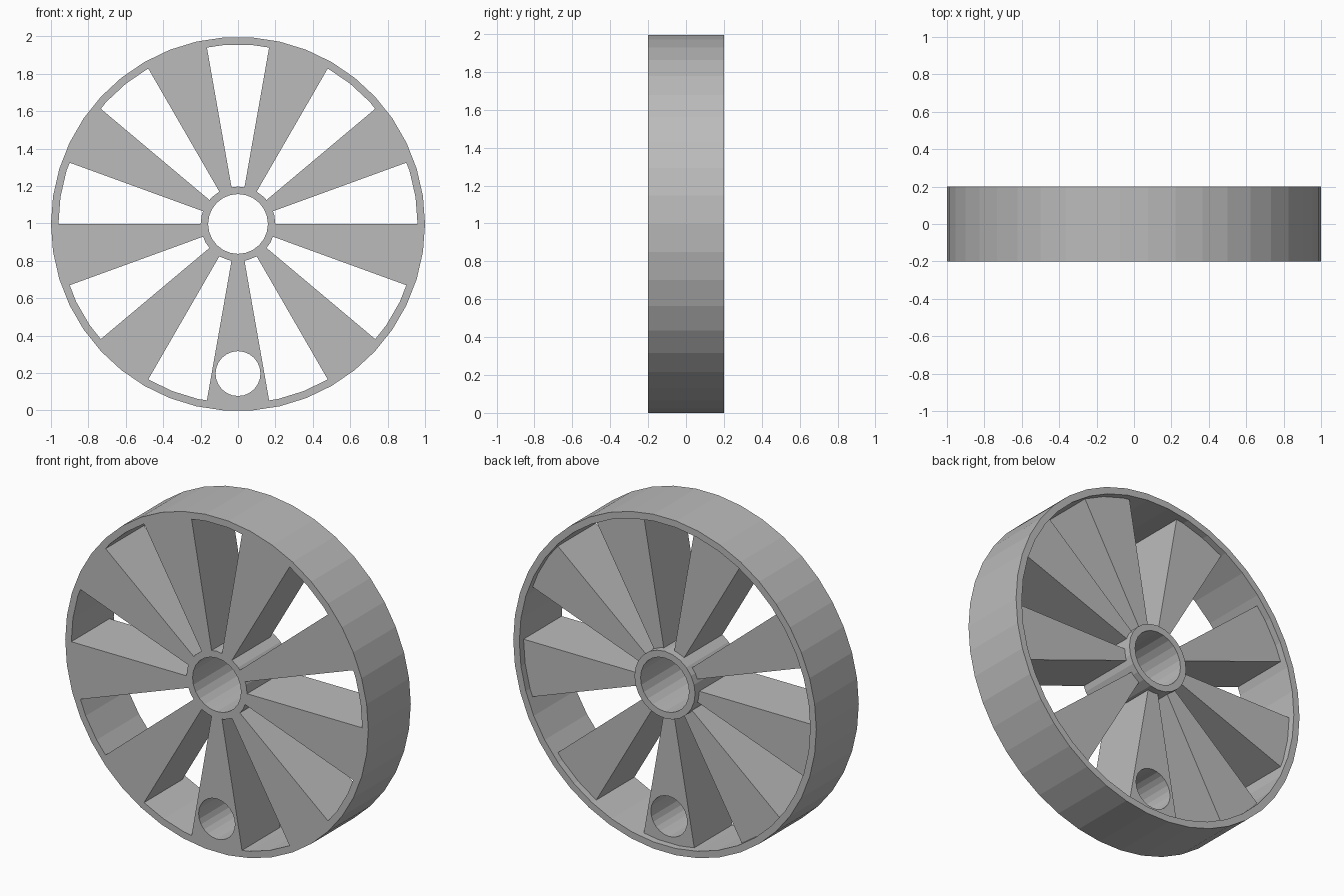
import bpy
import bmesh
from math import cos, sin, pi, radians

cube = bpy.data.objects.get("Cube")
if cube:
    bpy.data.objects.remove(cube, do_unlink=True)

RIM_SIDES = 42
HUB_SIDES = 24
HALF = 0.2                        # half width of the wheel
CENTRE = cos(pi / RIM_SIDES)      # axle height: the lowest rim facet is flat
SPOKES = 9

grey = bpy.data.materials.new("plain grey")
grey.use_nodes = True
grey.diffuse_color = (0.5, 0.5, 0.5, 1)
grey.node_tree.nodes["Principled BSDF"].inputs["Base Color"].default_value = (0.5, 0.5, 0.5, 1)


def circle(radius, sides, z=0.0):
    return [(radius * cos(2 * pi * i / sides), z + radius * sin(2 * pi * i / sides))
            for i in range(sides)]


def prism(name, outline, y0, y1):
    """Extrude an outline in the wheel plane from y0 to y1."""
    bm = bmesh.new()
    face = bm.faces.new([bm.verts.new((x, y0, z + CENTRE)) for x, z in outline])
    side = bmesh.ops.extrude_face_region(bm, geom=[face])["geom"]
    moved = [v for v in side if isinstance(v, bmesh.types.BMVert)]
    bmesh.ops.translate(bm, verts=moved, vec=(0, y1 - y0, 0))
    bmesh.ops.recalc_face_normals(bm, faces=bm.faces)
    mesh = bpy.data.meshes.new(name)
    bm.to_mesh(mesh)
    bm.free()
    mesh.materials.append(grey)
    obj = bpy.data.objects.new(name, mesh)
    bpy.context.collection.objects.link(obj)
    return obj


def combine(target, tool, operation):
    """Apply a boolean and remove the helper."""
    tool.hide_render = True
    mod = target.modifiers.new(operation.lower(), "BOOLEAN")
    mod.operation = operation
    mod.solver = "EXACT"
    mod.object = tool
    bpy.context.view_layer.objects.active = target
    bpy.ops.object.modifier_apply(modifier=mod.name)
    bpy.data.objects.remove(tool, do_unlink=True)


def tube(name, outer, inner, sides):
    ring = prism(name, circle(outer, sides), -HALF, HALF)
    combine(ring, prism("bore", circle(inner, sides), -HALF - 0.1, HALF + 0.1), "DIFFERENCE")
    return ring


# Rim and hub
wheel = tube("wheel", 1.0, 0.96, RIM_SIDES)
combine(wheel, tube("hub", 0.2, 0.16, HUB_SIDES), "UNION")

# Wedge spokes: flush at the front, recessed at the back
for i in range(SPOKES):
    mid = radians(270 + i * 360 / SPOKES)
    a, b = mid - radians(10), mid + radians(10)
    wedge = [(r * cos(t), r * sin(t)) for r, t in
             ((0.18, a), (0.98, a), (0.98, b), (0.18, b))]
    combine(wheel, prism("spoke", wedge, -HALF, HALF - 0.04), "UNION")

# Crank hole through the bottom spoke
combine(wheel, prism("crank_hole", circle(0.12, HUB_SIDES, -0.8), -0.4, 0.4), "DIFFERENCE")
